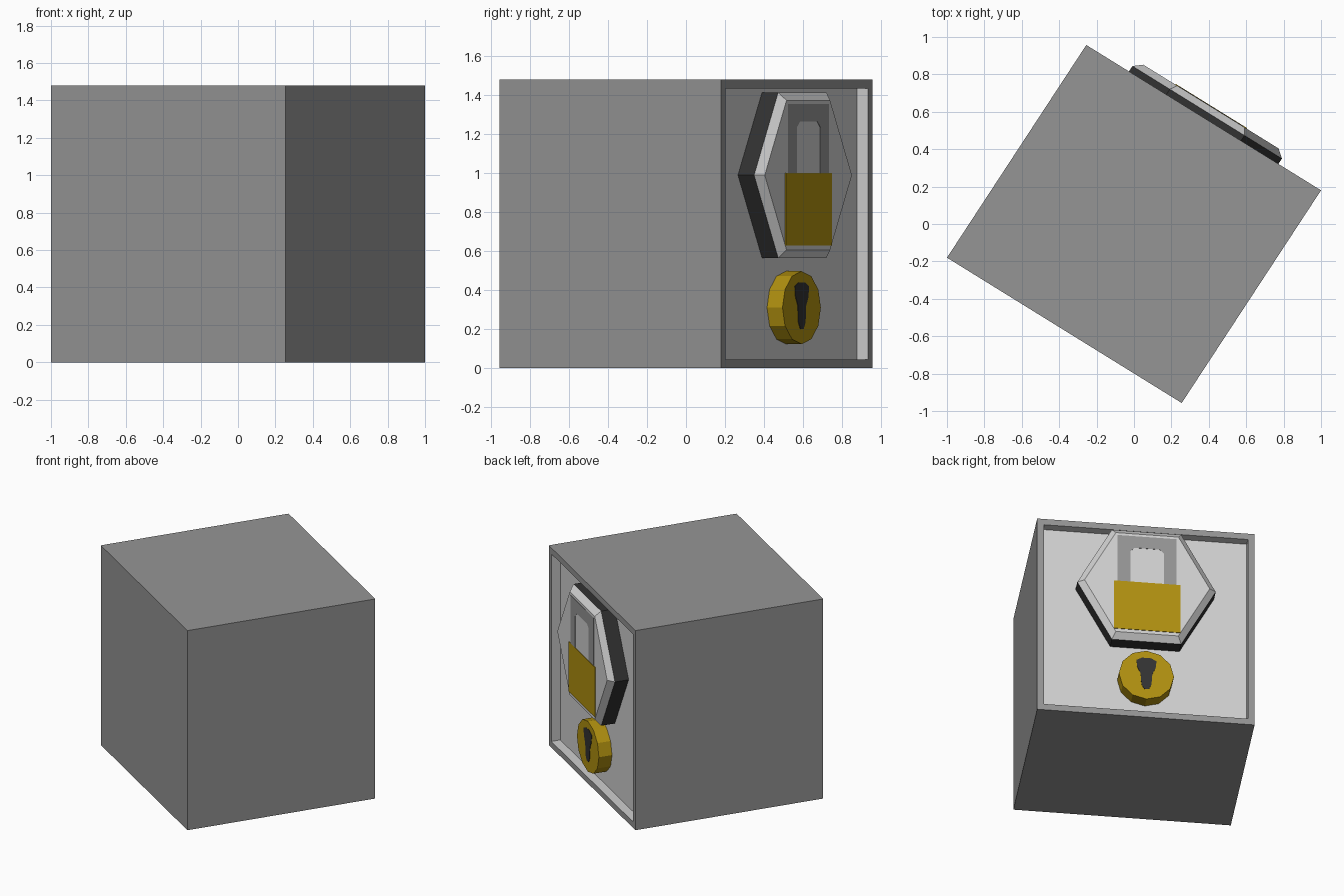
import bpy, bmesh, math
from mathutils import Vector

if "Cube" in bpy.data.objects:
    bpy.data.objects.remove(bpy.data.objects["Cube"])

# Door-side frame: U = right along the door, N = outward from the door
HW, HD, H = 0.738, 0.68, 1.48
U = Vector((-0.6275, 0.3885, 0)) / HW
N = Vector((0.3725, 0.5685, 0)) / HD


def place(u, p, z):
    """u across the door, p out from the door plane, z up."""
    return U * u + N * (p + HD) + Vector((0, 0, z))


def material(name, rgb):
    m = bpy.data.materials.new(name)
    m.diffuse_color = (*rgb, 1)
    m.use_nodes = True
    m.node_tree.nodes["Principled BSDF"].inputs["Base Color"].default_value = m.diffuse_color
    return m


GREY = material("steel_grey", (0.30, 0.30, 0.30))
LIGHT = material("light_grey", (0.63, 0.63, 0.63))
GOLD = material("gold", (0.434, 0.279, 0.005))
BLACK = material("black", (0.032, 0.032, 0.032))


def finish(name, bm, *mats):
    bmesh.ops.recalc_face_normals(bm, faces=bm.faces)
    me = bpy.data.meshes.new(name)
    bm.to_mesh(me)
    bm.free()
    for m in mats:
        me.materials.append(m)
    ob = bpy.data.objects.new(name, me)
    bpy.context.collection.objects.link(ob)
    return ob


def loft(name, sections, mat):
    """Solid through (depth, outline) sections with capped ends."""
    bm = bmesh.new()
    rings = [[bm.verts.new(place(u, p, z)) for u, z in pts] for p, pts in sections]
    for a, b in zip(rings, rings[1:]):
        for i in range(len(a)):
            j = (i + 1) % len(a)
            bm.faces.new((a[i], a[j], b[j], b[i]))
    bm.faces.new(rings[0])
    bm.faces.new(rings[-1])
    return finish(name, bm, mat)


def ring(n, ru, rz, cz):
    return [(ru * math.cos(2 * math.pi * i / n), cz + rz * math.sin(2 * math.pi * i / n))
            for i in range(n)]


def mirrored(half):
    """Close a right-half outline, listed top to bottom."""
    return half + [(-u, z) for u, z in reversed(half)]


# Safe body with a recessed door panel
bm = bmesh.new()
foot = [(-HW, 0), (HW, 0), (HW, -2 * HD), (-HW, -2 * HD)]
lo = [bm.verts.new(place(u, p, 0)) for u, p in foot]
hi = [bm.verts.new(place(u, p, H)) for u, p in foot]
bm.faces.new(lo)
bm.faces.new(hi)
sides = [bm.faces.new((lo[i], lo[(i + 1) % 4], hi[(i + 1) % 4], hi[i])) for i in range(4)]
bmesh.ops.recalc_face_normals(bm, faces=bm.faces)
door = sides[0]
bmesh.ops.inset_individual(bm, faces=[door], thickness=0.063)
walls = bmesh.ops.inset_individual(bm, faces=[door], thickness=0.0, depth=-0.065)["faces"]
for f in [door] + walls:
    f.material_index = 1
finish("safe_body", bm, GREY, LIGHT)

# Hexagonal plaque: black base with a bevelled light cap
CZ, K = 0.99, 0.904
hexa = ring(6, 0.47, 0.47 * 1.044, CZ)
loft("plaque_base", [(-0.066, hexa), (0.034, hexa)], BLACK)
loft("plaque_cap", [(0.034, hexa), (0.071, ring(6, 0.47 * K, 0.49 * K, CZ))], LIGHT)

# Padlock emblem: thin plates on the plaque
lock = [(0.225, 1.0), (0.225, 0.63), (-0.225, 0.63), (-0.225, 1.0)]
loft("padlock_body", [(0.066, lock), (0.075, lock)], GOLD)
shackle = [(0.2, 1.0), (0.2, 1.355), (-0.2, 1.355), (-0.2, 1.0), (-0.115, 1.0), (-0.115, 1.235),
           (-0.085, 1.265), (0.085, 1.265), (0.115, 1.235), (0.115, 1.0)]
loft("padlock_shackle", [(0.066, shackle), (0.073, shackle)], GREY)

# Twelve-sided lock dial with keyhole
dial = ring(12, 0.187, 0.187, 0.31)
loft("lock_dial", [(-0.066, dial), (0.03, dial)], GOLD)
keyhole = mirrored([(0.03, 0.44), (0.068, 0.42), (0.062, 0.365), (0.04, 0.32), (0.034, 0.235), (0.015, 0.2)])
loft("keyhole", [(0.026, keyhole), (0.033, keyhole)], BLACK)
